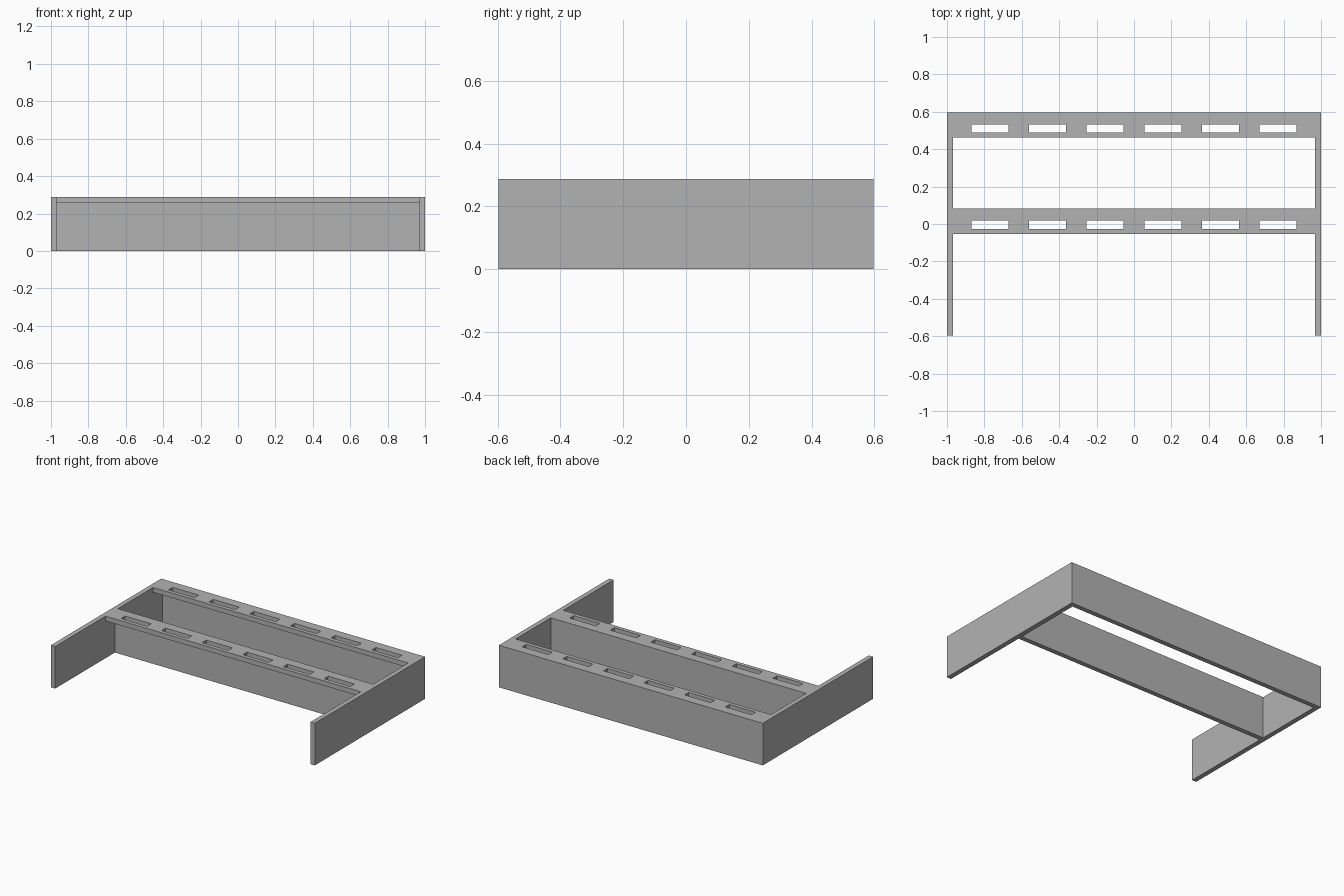
import bpy
import bmesh

cube = bpy.data.objects.get("Cube")
if cube:
    bpy.data.objects.remove(cube, do_unlink=True)

DEPTH, HEIGHT, WALL = 0.597, 0.288, 0.033
SHELF_DEPTH = 0.135
SHELF_BACKS = (0.082, DEPTH)      # rear faces of the middle and back walls
UNDER = HEIGHT - WALL             # underside of the slotted shelves

grey = bpy.data.materials.new("plain_grey")
grey.use_nodes = True
colour = (0.45, 0.45, 0.45, 1)
grey.diffuse_color = colour
grey.node_tree.nodes["Principled BSDF"].inputs["Base Color"].default_value = colour


def extrude_profiles(name, profiles):
    """Each item is (x start, x end, list of (y, z) points)."""
    bm = bmesh.new()
    for x0, x1, points in profiles:
        face = bm.faces.new([bm.verts.new((x0, y, z)) for y, z in points])
        result = bmesh.ops.extrude_face_region(bm, geom=[face])
        moved = [v for v in result["geom"] if isinstance(v, bmesh.types.BMVert)]
        bmesh.ops.translate(bm, vec=(x1 - x0, 0, 0), verts=moved)
    bmesh.ops.recalc_face_normals(bm, faces=bm.faces)
    mesh = bpy.data.meshes.new(name)
    bm.to_mesh(mesh)
    bm.free()
    mesh.materials.append(grey)
    obj = bpy.data.objects.new(name, mesh)
    bpy.context.collection.objects.link(obj)
    return obj


def rectangle(y0, y1, z0, z1):
    return [(y0, z0), (y1, z0), (y1, z1), (y0, z1)]


def cut(target, cutter):
    mod = target.modifiers.new("cut", "BOOLEAN")
    mod.operation = "DIFFERENCE"
    mod.solver = "EXACT"
    mod.object = cutter
    cutter.hide_render = True
    bpy.context.view_layer.objects.active = target
    bpy.ops.object.modifier_apply(modifier=mod.name)
    bpy.data.objects.remove(cutter, do_unlink=True)


# Solid block that becomes side panels, walls and shelves
frame = extrude_profiles("shelf_frame", [(-1, 1, rectangle(-DEPTH, DEPTH, 0, HEIGHT))])

# Open bays, stepped so a shelf overhangs in front of each wall
bays, slots = [], []
start = -DEPTH - 0.1
for back in SHELF_BACKS:
    wall, lip = back - WALL, back - SHELF_DEPTH
    bays.append((-1 + WALL, 1 - WALL, [
        (start, -0.1), (wall, -0.1), (wall, UNDER),
        (lip, UNDER), (lip, HEIGHT + 0.1), (start, HEIGHT + 0.1)]))
    start = back
    # Row of six slots through each shelf
    for i in range(6):
        x = (i - 2.5) * 0.308
        slots.append((x - 0.099, x + 0.099,
                      rectangle(back - 0.108, back - 0.064, UNDER - 0.05, HEIGHT + 0.05)))

cut(frame, extrude_profiles("bay_cutter", bays))
cut(frame, extrude_profiles("slot_cutter", slots))
